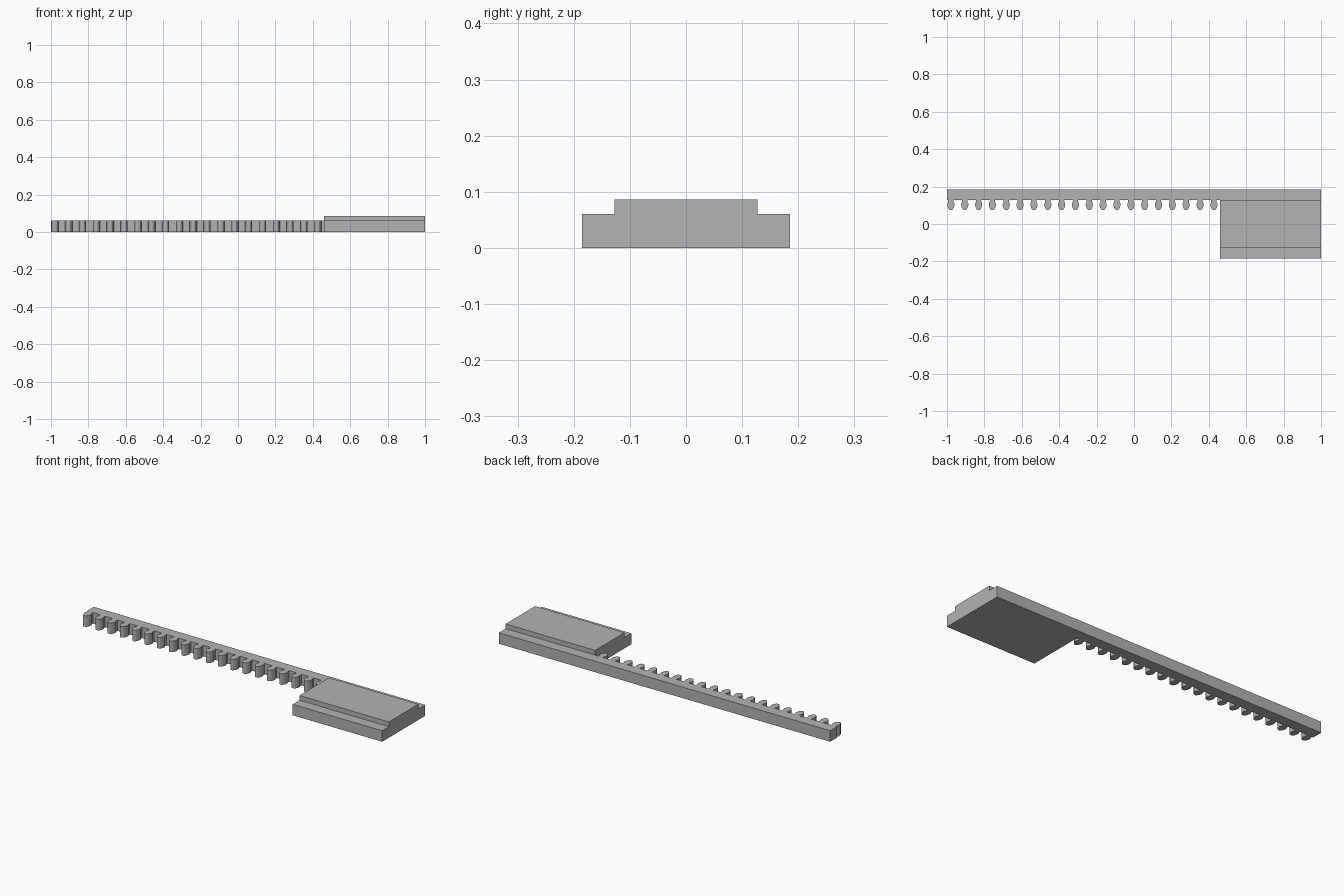
import bpy
import bmesh
from mathutils import Vector

cube = bpy.data.objects.get("Cube")
if cube:
    bpy.data.objects.remove(cube, do_unlink=True)

grey = bpy.data.materials.new("plain grey")
grey.use_nodes = True
colour = (0.45, 0.45, 0.45, 1)
grey.diffuse_color = colour
grey.node_tree.nodes["Principled BSDF"].inputs["Base Color"].default_value = colour


def prism(name, points, sweep):
    """Extrude a closed planar outline along a vector."""
    bm = bmesh.new()
    face = bm.faces.new([bm.verts.new(p) for p in points])
    ext = bmesh.ops.extrude_face_region(bm, geom=[face], use_keep_orig=True)
    moved = [g for g in ext["geom"] if isinstance(g, bmesh.types.BMVert)]
    bmesh.ops.translate(bm, verts=moved, vec=Vector(sweep))
    bmesh.ops.recalc_face_normals(bm, faces=bm.faces)
    mesh = bpy.data.meshes.new(name)
    bm.to_mesh(mesh)
    bm.free()
    mesh.materials.append(grey)
    obj = bpy.data.objects.new(name, mesh)
    bpy.context.collection.objects.link(obj)
    return obj


LOW = 0.06       # height of bar and side ledges
HIGH = 0.086     # height of the raised slide
BACK = 0.185     # half depth
ROOT = 0.127     # tooth root line and ledge edge
BLOCK_X = 0.46   # inner end of the block

# Toothed bar: one outline with rounded teeth along the front edge
half_tooth = [(0.014, 0), (0.015, 0.012), (0.019, 0.018), (0.019, 0.026),
              (0.016, 0.038), (0.010, 0.049), (0.004, 0.052)]
tooth = [(-w, d) for w, d in half_tooth] + [(w, d) for w, d in reversed(half_tooth)]
outline = [(BLOCK_X, BACK, 0), (-1, BACK, 0), (-1, ROOT, 0)]
for i in range(20):
    cx = -0.979 + i * 0.074
    outline += [(cx + dx, ROOT - d, 0) for dx, d in tooth]
outline.append((BLOCK_X, ROOT, 0))
prism("toothed_bar", outline, (0, 0, LOW))

# Stepped slide block: mirrored end profile swept along the length
half = [(BACK, 0), (BACK, LOW), (ROOT, LOW), (ROOT, HIGH)]
profile = half + [(-y, z) for y, z in reversed(half)]
prism("slide_block", [(BLOCK_X, y, z) for y, z in profile], (1 - BLOCK_X, 0, 0))
